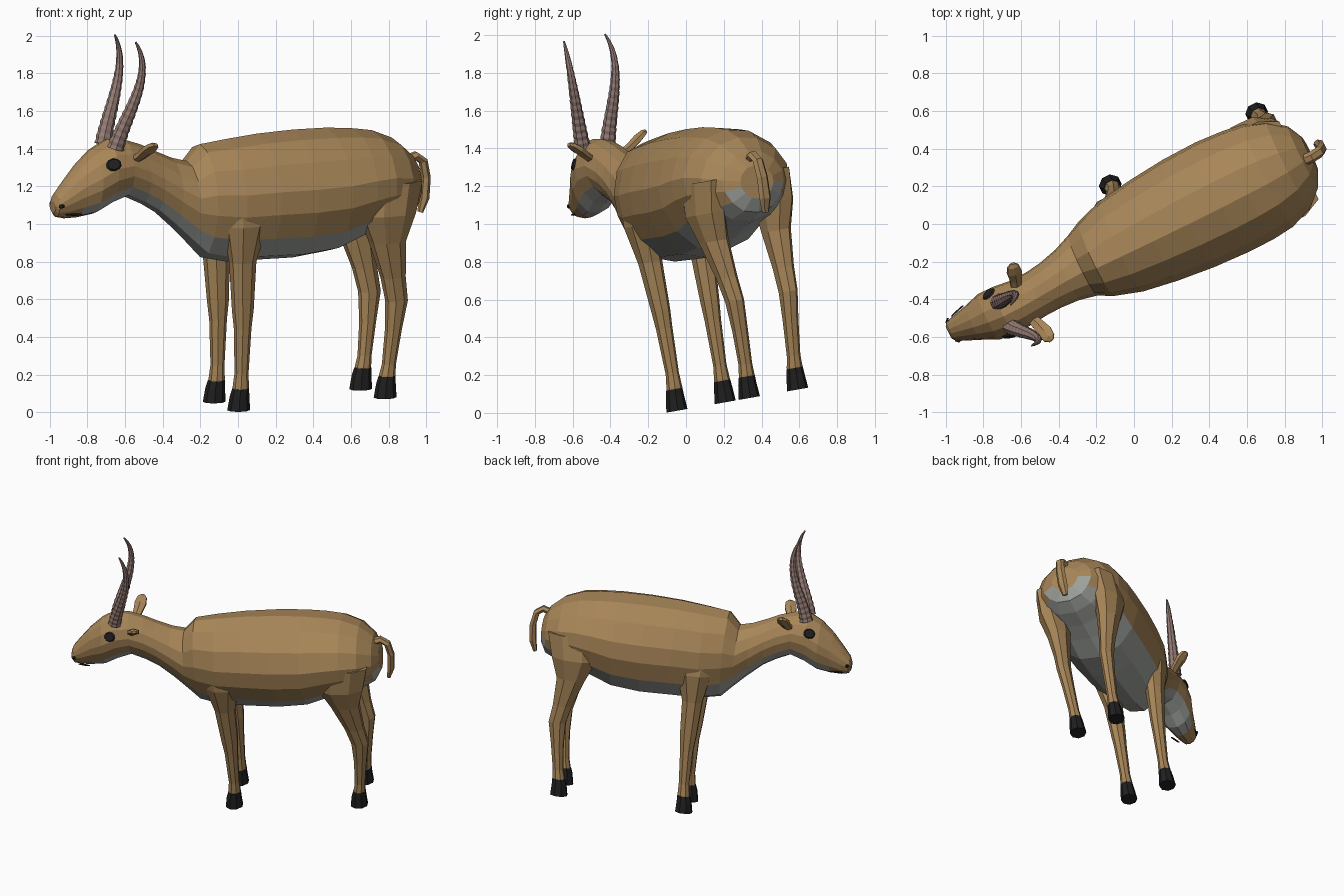
import bpy, bmesh, math
from mathutils import Matrix, Vector
from mathutils.geometry import interpolate_bezier

if "Cube" in bpy.data.objects:
    bpy.data.objects.remove(bpy.data.objects["Cube"])

# Built along x (head at -x), then posed with a turn and a slight lean
POSE = (Matrix.Translation((0.335, 0.275, 0.068))
        @ Matrix.Rotation(math.radians(10), 4, 'X')
        @ Matrix.Rotation(math.radians(26.57), 4, 'Z'))


def material(name, rgb):
    m = bpy.data.materials.new(name)
    m.diffuse_color = (*rgb, 1)
    m.use_nodes = True
    m.node_tree.nodes["Principled BSDF"].inputs["Base Color"].default_value = m.diffuse_color
    return m


TAN = material("tan_coat", (0.39, 0.238, 0.098))
GREY = material("pale_grey_underside", (0.35, 0.365, 0.34))
HORN = material("horn_brown", (0.30, 0.20, 0.175))
BLACK = material("hoof_black", (0.014, 0.014, 0.014))


def loft(name, rings, mats, rule=None):
    """Skin closed rings of points, cap both ends, colour faces by rule."""
    bm = bmesh.new()
    rows = [[bm.verts.new(p) for p in ring] for ring in rings]
    n = len(rows[0])
    for a, b in zip(rows, rows[1:]):
        for i in range(n):
            bm.faces.new((a[i], a[(i + 1) % n], b[(i + 1) % n], b[i]))
    bm.faces.new(rows[0])
    bm.faces.new(rows[-1])
    bmesh.ops.recalc_face_normals(bm, faces=bm.faces)
    bm.faces.ensure_lookup_table()
    if rule:
        for k, f in enumerate(bm.faces):
            f.material_index = rule(k % n, f.calc_center_median())
    bm.transform(POSE)
    me = bpy.data.meshes.new(name)
    bm.to_mesh(me)
    bm.free()
    for m in mats:
        me.materials.append(m)
    ob = bpy.data.objects.new(name, me)
    bpy.context.collection.objects.link(ob)
    return ob


def tube(name, path, radii, sides, mat, ref=(1, 0, 0)):
    """Loft ellipses (ra along ref, rb across) along a path."""
    path = [Vector(p) for p in path]
    rings = []
    for i, p in enumerate(path):
        t = (path[min(i + 1, len(path) - 1)] - path[max(i - 1, 0)]).normalized()
        a = Vector(ref)
        a = (a - t * a.dot(t)).normalized()
        b = t.cross(a)
        ra, rb = radii[i]
        rings.append([p + a * ra * math.cos(w) + b * rb * math.sin(w)
                      for w in (2 * math.pi * (k + .5) / sides for k in range(sides))])
    return loft(name, rings, [mat])


def leg(name, s, stations):
    """Vertical leg from rows of (z, x, y, rx, ry)."""
    rings = []
    for z, x, y, rx, ry in stations:
        rings.append([(x + rx * math.cos(w), s * y + ry * math.sin(w), z)
                      for w in (2 * math.pi * (k + .5) / 8 for k in range(8))])
    return rings


# Body, neck and head: (x, top, bottom, half width)
BODY = [
    (-1.475, 1.185, 1.125, .038), (-1.46, 1.225, 1.10, .058), (-1.41, 1.285, 1.088, .075),
    (-1.33, 1.375, 1.088, .10), (-1.24, 1.45, 1.10, .135), (-1.15, 1.495, 1.145, .142),
    (-1.05, 1.485, 1.178, .132), (-.95, 1.45, 1.13, .128), (-.87, 1.41, 1.08, .133),
    (-.77, 1.365, .99, .15), (-.68, 1.34, .90, .18), (-.60, 1.425, .815, .22),
    (-.45, 1.44, .78, .27), (-.26, 1.455, .775, .30), (-.05, 1.46, .77, .322),
    (.15, 1.455, .79, .33), (.30, 1.44, .85, .325), (.42, 1.42, .89, .31),
    (.54, 1.37, .92, .265), (.63, 1.29, .96, .185), (.67, 1.21, 1.03, .10)]
HALF = [(0, 1), (.42, .95), (.78, .8), (.97, .6), (.96, .42), (.78, .22), (.46, .06)]
SECTION = HALF + [(0, 0)] + [(-u, v) for u, v in reversed(HALF[1:])]


def coat(seg, c):
    if 5 <= seg <= 8 and c.x > -1.34:          # throat, chest and belly
        return 1
    return int(c.x > .56 and c.z < 1.1 and abs(c.y) < .19)   # rump patch


loft("body", [[(x, u * hw, b + v * (t - b)) for u, v in SECTION]
              for x, t, b, hw in BODY], [TAN, GREY], coat)

FRONT = [(1.17, -.42, .175, .15, .075), (1.0, -.42, .175, .125, .085),
         (.8, -.425, .157, .075, .062), (.54, -.42, .148, .06, .049),
         (.44, -.42, .146, .048, .043), (.2, -.425, .143, .038, .035),
         (.12, -.43, .143, .044, .042), (.10, -.432, .143, .042, .04)]
REAR = [(1.17, .43, .20, .19, .09), (1.0, .41, .205, .165, .095),
        (.85, .42, .187, .105, .074), (.65, .462, .17, .07, .054),
        (.52, .487, .161, .063, .048), (.36, .472, .152, .046, .041),
        (.18, .45, .145, .038, .036), (.12, .44, .144, .044, .042),
        (.10, .438, .144, .042, .04)]

for side, s in (("left", -1), ("right", 1)):
    # Legs and hooves
    for end, rows, hx in (("front", FRONT, -.435), ("rear", REAR, .435)):
        loft(f"{side}_{end}_leg", leg("", s, rows), [TAN])
        hoof = [(.115, hx + .004, .144, .046, .043), (.075, hx - .003, .145, .053, .048),
                (0, hx - .008, .145, .062, .056)]
        loft(f"{side}_{end}_hoof", leg("", s, hoof), [BLACK])

    # Ringed horn, curving back and out
    n = 33
    curve = interpolate_bezier(Vector((-1.14, s * .075, 1.455)), Vector((-1.09, s * .10, 1.65)),
                               Vector((-.945, s * .16, 1.85)), Vector((-1.045, s * .123, 2.03)), n)
    rad = []
    for i in range(n):
        r = .043 * (1 - i / (n - 1)) ** .8 + .005
        if i % 2 and i < 24:
            r *= .9
        rad.append((r, r * .9))
    tube(f"{side}_horn", curve, rad, 8, HORN)

    # Ear
    tube(f"{side}_ear",
         [(-1.03, s * .09, 1.39), (-1.01, s * .135, 1.42), (-.995, s * .18, 1.455),
          (-.985, s * .215, 1.48), (-.98, s * .232, 1.487)],
         [(.03, .022), (.036, .022), (.046, .024), (.036, .018), (.015, .01)], 6, TAN)

    # Eye and nostril: thin dark discs on the head
    tube(f"{side}_eye", [(-1.175, s * .124, 1.378), (-1.178, s * .133, 1.382)],
         [(.042, .035), (.034, .028)], 10, BLACK)
    tube(f"{side}_nostril", [(-1.452, s * .058, 1.165), (-1.458, s * .064, 1.166)],
         [(.018, .013), (.014, .009)], 6, BLACK)
    # Mouth line
    tube(f"{side}_mouth", [(-1.385, s * .074, 1.118), (-1.387, s * .081, 1.118)],
         [(.05, .007), (.045, .004)], 6, BLACK)

# Tail hanging behind the rump
tube("tail", [(.62, 0, 1.24), (.68, 0, 1.262), (.725, 0, 1.23), (.742, 0, 1.14),
              (.732, 0, 1.03), (.708, 0, .955)],
     [(.026, .03), (.024, .03), (.024, .03), (.024, .032), (.026, .034), (.014, .02)],
     6, TAN, ref=(.7, 0, .72))
